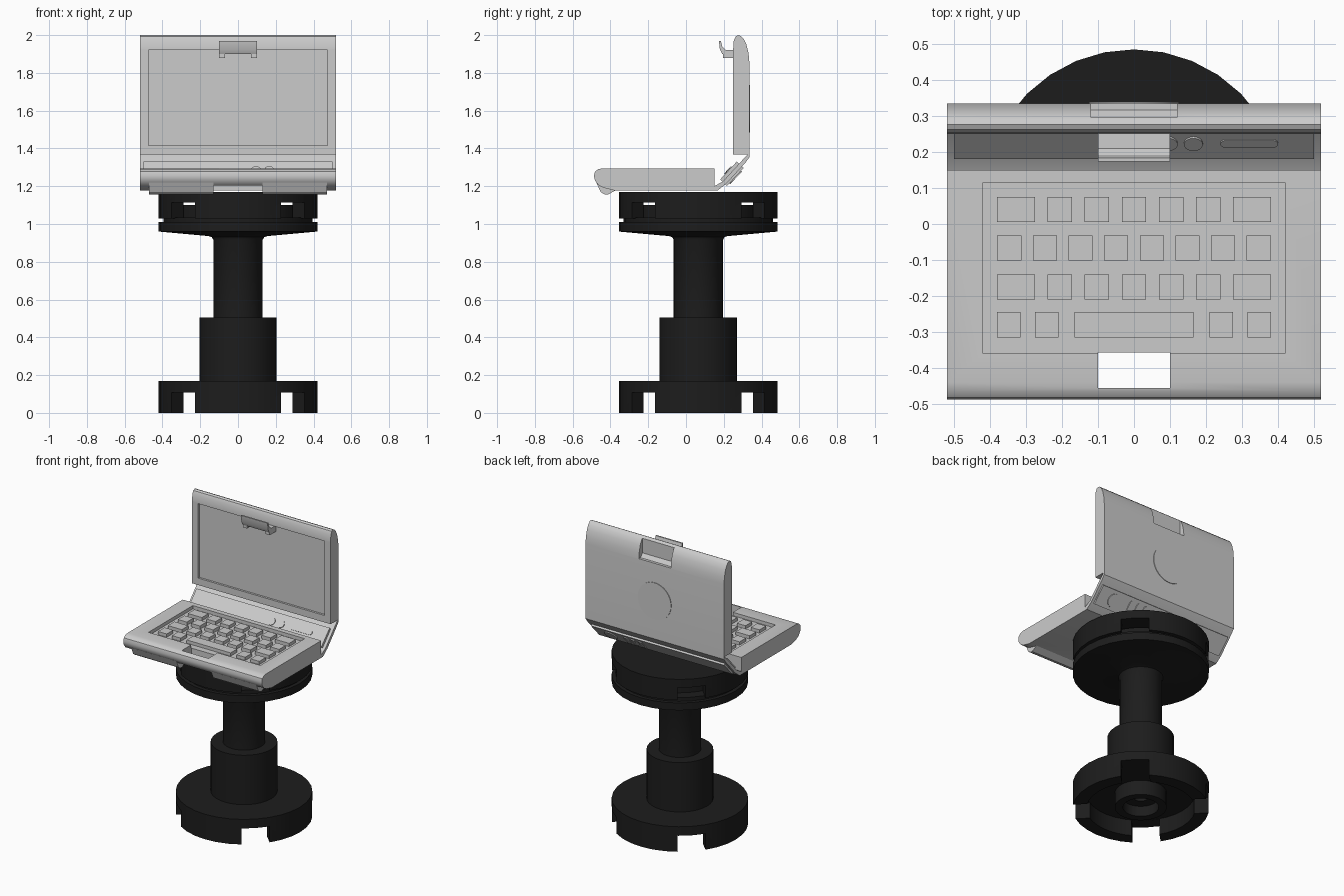
import bpy, bmesh
from math import pi, sin, cos, radians
from mathutils import Matrix, Vector

if "Cube" in bpy.data.objects:
    bpy.data.objects.remove(bpy.data.objects["Cube"])

black = bpy.data.materials.new("black_plastic")
black.diffuse_color = (0.012, 0.012, 0.012, 1)
black.use_nodes = True
black.node_tree.nodes["Principled BSDF"].inputs["Base Color"].default_value = black.diffuse_color
CY = 0.065          # pedestal axis in y


def finish(name, bm, mat=None, smooth=True):
    bmesh.ops.recalc_face_normals(bm, faces=bm.faces)
    me = bpy.data.meshes.new(name)
    bm.to_mesh(me)
    bm.free()
    ob = bpy.data.objects.new(name, me)
    bpy.context.collection.objects.link(ob)
    if mat:
        me.materials.append(mat)
    if smooth:
        shade(ob)
    return ob


def activate(ob):
    bpy.ops.object.select_all(action='DESELECT')
    ob.select_set(True)
    bpy.context.view_layer.objects.active = ob


def shade(ob):
    activate(ob)
    bpy.ops.object.shade_smooth_by_angle(angle=radians(30))


def extrude(name, pts, vec):
    bm = bmesh.new()
    f = bm.faces.new([bm.verts.new(p) for p in pts])
    r = bmesh.ops.extrude_face_region(bm, geom=[f])
    vs = [v for v in r["geom"] if isinstance(v, bmesh.types.BMVert)]
    bmesh.ops.translate(bm, verts=vs, vec=vec)
    if f.is_valid and not [e for e in f.edges if len(e.link_faces) > 1]:
        bm.faces.remove(f)
    return finish(name, bm)


def prism(name, yz, x0, x1):
    return extrude(name, [(x0, y, z) for y, z in yz], (x1 - x0, 0, 0))


def box(name, x, y, z, M=Matrix()):
    bm = bmesh.new()
    S = Matrix.Diagonal((x[1] - x[0], y[1] - y[0], z[1] - z[0], 1))
    T = Matrix.Translation(((x[0] + x[1]) / 2, (y[0] + y[1]) / 2, (z[0] + z[1]) / 2))
    bmesh.ops.create_cube(bm, size=1, matrix=M @ T @ S)
    return finish(name, bm, smooth=False)


def capsule(name, x0, x1, r, M, h0, h1, n=12):
    # pill outline (a disc when x0 == x1) extruded along local z
    pts = []
    for cx, a0 in ((x1, -pi / 2), (x0, pi / 2)):
        for i in range(n + (x0 != x1)):
            a = a0 + pi * i / n
            pts.append(M @ Vector((cx + r * cos(a), r * sin(a), h0)))
    return extrude(name, pts, M.to_3x3() @ Vector((0, 0, h1 - h0)))


def lathe(name, rz, mat, n=32):
    bm = bmesh.new()
    vs = [bm.verts.new((r, 0, z)) for r, z in rz]
    es = [bm.edges.new(p) for p in zip(vs, vs[1:])]
    bmesh.ops.spin(bm, geom=vs + es, cent=(0, 0, 0), axis=(0, 0, 1), angle=2 * pi, steps=n)
    bmesh.ops.remove_doubles(bm, verts=bm.verts, dist=1e-4)
    bmesh.ops.translate(bm, verts=bm.verts, vec=(0, CY, 0))
    return finish(name, bm, mat)


def cut(ob, *cutters):
    for c in cutters:
        activate(ob)
        m = ob.modifiers.new("cut", 'BOOLEAN')
        m.operation, m.object, m.solver = 'DIFFERENCE', c, 'EXACT'
        bpy.ops.object.modifier_apply(modifier=m.name)
        bpy.data.objects.remove(c)
    shade(ob)


# round plates: hollow below, centre tube, four diagonal notches
def round_plate(name, z0, z1, ceil):
    ob = lathe(name, [(0, z1), (0.42, z1), (0.42, z0), (0.335, z0), (0.335, ceil), (0.16, ceil),
                      (0.16, z0 + 0.01), (0.11, z0 + 0.01), (0.11, ceil - 0.03), (0.045, ceil - 0.03),
                      (0.045, ceil), (0, ceil)], black)
    for k in range(4):
        M = Matrix.Translation((0, CY, 0)) @ Matrix.Rotation(pi / 4 + k * pi / 2, 4, 'Z')
        cut(ob, box("notch", (0.29, 0.5), (-0.087, 0.087), (z0 - 0.02, ceil - 0.001), M))


round_plate("base_plate", 0, 0.17, 0.11)
round_plate("top_plate", 1.03, 1.17, 1.115)

# column with flared dish on top
lathe("column", [(0, 0.15), (0.205, 0.15), (0.205, 0.505), (0.13, 0.505), (0.13, 0.915), (0.138, 0.93),
                 (0.155, 0.936), (0.42, 0.96), (0.42, 1.01), (0.395, 1.01), (0.395, 1.035),
                 (0.325, 1.035), (0.325, 1.10), (0, 1.10)], black)

# keyboard body with rounded front edge
body = prism("keyboard_body", [(0.15, 1.295), (-0.44, 1.295), (-0.465, 1.29), (-0.482, 1.277), (-0.488, 1.255),
                               (-0.482, 1.23), (-0.465, 1.207), (-0.44, 1.193), (-0.38, 1.178),
                               (0.15, 1.178)], -0.52, 0.52)
cut(body,
    box("key_well", (-0.42, 0.42), (-0.36, 0.115), (1.272, 1.4)),
    box("latch_slot", (-0.10, 0.10), (-0.455, -0.357), (1.1, 1.4)),
    box("under_slot", (-0.13, 0.13), (-0.6, -0.357), (1.1, 1.203)))

# front feet
for s in (-1, 1):
    prism("front_foot", [(-0.475, 1.22), (-0.452, 1.17), (-0.435, 1.158), (-0.415, 1.155),
                         (-0.365, 1.182), (-0.40, 1.22)], s * 0.13, s * 0.47)

# keys
row_a = [(-.38, -.275), (-.24, -.172), (-.137, -.07), (-.034, .034), (.07, .137), (.172, .24), (.275, .38)]
row_b = [(-.38 + .099 * i, -.313 + .099 * i) for i in range(8)]
row_c = [(-.38, -.315), (-.275, -.21), (-.165, .165), (.21, .275), (.315, .38)]
for y, row in ((0.04, row_a), (-0.067, row_b), (-0.175, row_a), (-0.28, row_c)):
    for x in row:
        box("key", x, (y - 0.035, y + 0.035), (1.268, 1.294))

# slanted hinge strip with raised panel, buttons and rear ports
prism("hinge_strip", [(0.14, 1.178), (0.168, 1.178), (0.215, 1.215), (0.315, 1.325), (0.335, 1.352),
                      (0.335, 1.375), (0.30, 1.34), (0.195, 1.225), (0.14, 1.195)], -0.52, 0.52)
T = Matrix.Translation((0, 0.243, 1.266)) @ Matrix.Rotation(radians(47), 4, 'X')
box("hinge_panel", (-0.50, 0.50), (-0.065, 0.065), (-0.025, 0.025), T)
for x in (0.095, 0.165):
    capsule("round_button", x, x, 0.026, T, 0.02, 0.031)
capsule("slot_button", 0.255, 0.385, 0.015, T, 0.02, 0.029)
capsule("rear_dial", 0.38, 0.38, 0.045, T, -0.031, -0.02)
R = T @ Matrix.Translation((0.2, 0, 0)) @ Matrix.Rotation(pi / 2, 4, 'Z')
for d in (-0.055, 0, 0.055):
    capsule("rear_port", -0.03, 0.03, 0.014, R @ Matrix.Translation((0, d, 0)), -0.031, -0.02)

# lid with screen recess and a pocket behind the latch
lid = prism("lid", [(0.25, 1.368), (0.335, 1.368), (0.335, 1.86), (0.331, 1.905), (0.32, 1.95), (0.305, 1.98),
                    (0.29, 1.995), (0.277, 2.0), (0.263, 1.993), (0.253, 1.972), (0.25, 1.93)], -0.52, 0.52)
cut(lid,
    box("screen_recess", (-0.475, 0.475), (0.2, 0.264), (1.415, 1.92)),
    prism("pocket", [(0.36, 1.865), (0.316, 1.865), (0.296, 1.89), (0.296, 2.05), (0.36, 2.05)], -0.12, 0.12))
B = Matrix.Translation((0, 0.335, 1.61)) @ Matrix.Rotation(-pi / 2, 4, 'X')
capsule("back_disc", 0, 0, 0.125, B, -0.01, 0.004, 16)

# latch hook and its two lower feet
prism("latch_hook", [(0.27, 1.90), (0.192, 1.90), (0.179, 1.925), (0.174, 1.97), (0.184, 1.97),
                     (0.192, 1.94), (0.21, 1.922), (0.27, 1.92)], -0.10, 0.10)
for s in (-1, 1):
    box("latch_foot", sorted((s * 0.07, s * 0.10)), (0.197, 0.268), (1.88, 1.905))
